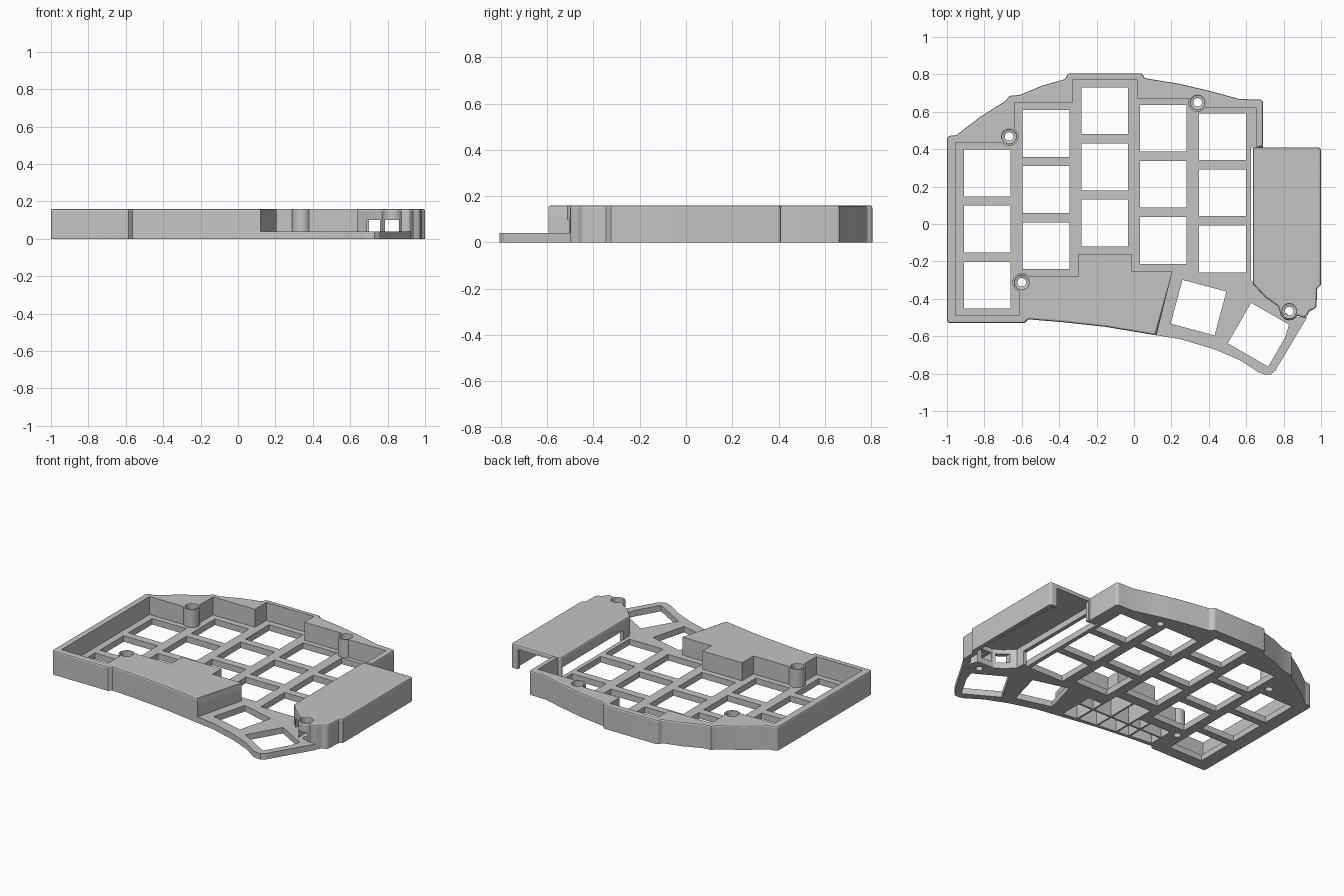
import bpy, bmesh, math
from mathutils import Vector, Matrix

if "Cube" in bpy.data.objects:
    bpy.data.objects.remove(bpy.data.objects["Cube"])

TOP, PLATE, ROOF = 0.16, 0.04, 0.13

grey = bpy.data.materials.new("plain_grey")
grey.use_nodes = True
grey.diffuse_color = (0.55, 0.55, 0.55, 1)
grey.node_tree.nodes["Principled BSDF"].inputs["Base Color"].default_value = (0.55, 0.55, 0.55, 1)


def rect(x0, x1, y0, y1):
    return [(x0, y0), (x1, y0), (x1, y1), (x0, y1)]


def square(x, y, size, degrees=0):
    turn = Matrix.Rotation(math.radians(degrees), 2)
    h = size / 2
    return [tuple(turn @ Vector(p) + Vector((x, y))) for p in rect(-h, h, -h, h)]


def arc(x, y, r, start, end, n=14):
    angles = [math.radians(start + (end - start) * i / n) for i in range(n + 1)]
    return [(x + r * math.cos(a), y + r * math.sin(a)) for a in angles]


def round_corners(pts, size=0.02):
    """Replace the sharp corners of an open path by short curves."""
    out = [pts[0]]
    for p, q, r in zip(pts, pts[1:], pts[2:]):
        p, q, r = Vector(p), Vector(q), Vector(r)
        a, b = p - q, r - q
        if math.pi - a.angle(b) < math.radians(50):
            out.append(tuple(q))
            continue
        d = min(size, a.length * 0.45, b.length * 0.45)
        a, b = q + a.normalized() * d, q + b.normalized() * d
        for i in range(5):
            t = i / 4
            out.append(tuple(a * (1 - t) ** 2 + q * 2 * t * (1 - t) + b * t * t))
    return out + [pts[-1]]


def inset(pts, amount, count):
    """Move the first points of a counter-clockwise loop inwards."""
    out = []
    for i, p in enumerate(pts):
        p = Vector(p)
        if i < count and amount:
            d1 = (p - Vector(pts[i - 1])).normalized()
            d2 = (Vector(pts[(i + 1) % len(pts)]) - p).normalized()
            n1, n2 = Vector((-d1.y, d1.x)), Vector((-d2.y, d2.x))
            p = p + (n1 + n2) * amount / max(0.4, 1 + n1.dot(n2))
        out.append(tuple(p))
    return out


def solid(name, outline, levels, soft=0, holes=(), screws=(), pockets=()):
    """Stack an outline through levels of (height, inset, screw radius)."""
    bm = bmesh.new()

    def ring(pts, z):
        vs = [bm.verts.new((x, y, z)) for x, y in pts]
        return vs, [bm.edges.new((vs[i - 1], vs[i])) for i in range(len(vs))]

    def bridge(a, b):
        for i in range(len(a)):
            bm.faces.new((a[i - 1], a[i], b[i], b[i - 1]))

    def cap(edges):
        bmesh.ops.triangle_fill(bm, use_beauty=True, edges=edges, normal=(0, 0, 1))

    stack = []
    for z, amount, radius in levels:
        loops = [inset(outline, amount, soft)] + list(holes)
        loops += [arc(x, y, radius, 0, 345, 23) for x, y in screws]
        stack.append([ring(pts, z) for pts in loops])
    for low, high in zip(stack, stack[1:]):
        for a, b in zip(low, high):
            bridge(a[0], b[0])
    bottom = [e for loop in stack[0] for e in loop[1]]
    for pts in pockets:
        low, high = ring(pts, levels[0][0]), ring(pts, ROOF)
        bridge(low[0], high[0])
        bottom += low[1]
        cap(high[1])
    cap(bottom)
    cap([e for loop in stack[-1] for e in loop[1]])
    bmesh.ops.recalc_face_normals(bm, faces=bm.faces)
    mesh = bpy.data.meshes.new(name)
    bm.to_mesh(mesh)
    bm.free()
    mesh.materials.append(grey)
    ob = bpy.data.objects.new(name, mesh)
    bpy.context.collection.objects.link(ob)
    return ob


def cut(ob, outline, z0, z1):
    """Subtract a plain prism."""
    tool = solid("cutter", outline, [(z0, 0, 0), (z1, 0, 0)])
    mod = ob.modifiers.new("cut", 'BOOLEAN')
    mod.operation, mod.solver, mod.object = 'DIFFERENCE', 'EXACT', tool
    bpy.context.view_layer.update()
    result = bpy.data.meshes.new_from_object(
        ob.evaluated_get(bpy.context.evaluated_depsgraph_get()))
    ob.modifiers.clear()
    ob.data = result
    bpy.data.objects.remove(tool)


# Rounded rim and countersunk screw holes shared by the tall parts
rim_levels = [(0, 0, .023), (.10, 0, .023), (.105, 0, .038),
              (.150, 0, .038), (.157, .003, .038), (TOP, .010, .040)]

# Outer side of the wall, from the right notch round the back to the thumb area
outer = round_corners([
    (.69, .41), (.69, .665), (.565, .668), (.41, .71), (.24, .75), (.055, .78),
    (.045, .805), (-.355, .805), (-.365, .775), (-.49, .74), (-.61, .69), (-.665, .685),
    (-.685, .66), (-.825, .57), (-.95, .475), (-1, .47), (-1, -.53), (-.585, -.53),
    (-.565, -.51), (-.38, -.525), (-.15, -.55), (.12, -.595)])

# Stepped inner side with the screw bosses bulging into the well
inner = [(.205, -.255), (-.01, -.255), (-.01, -.16), (-.30, -.16), (-.30, -.28)]
inner += arc(-.60, -.312, .05, 40, 252)
inner += [(-.615, -.49), (-.955, -.49), (-.955, .435)]
inner += arc(-.668, .468, .05, -139, 56)
inner += [(-.64, .65), (-.33, .65), (-.33, .77), (.02, .77), (.02, .67)]
inner += arc(.34, .65, .05, 156, 323)
inner += [(.655, .62), (.655, .41)]

# Hollow cells under the front block, leaving thin ribs
cells = []
ribs = [-.55, -.385, -.295, -.155, -.015, .10]
for i, (a, b) in enumerate(zip(ribs, ribs[1:])):
    a, b = a + .006, b - .006
    back = -.19 if i in (2, 3) else -.31
    front_a, front_b = (-.48 - .115 * (x + .57) for x in (a, b))
    cells += [rect(a, b, -.395, back),
              [(a, front_a), (b, front_b), (b, -.407), (a, -.407)]]

walls = solid("case_walls", outer + inner, rim_levels, soft=len(outer),
              screws=[(-.668, .468), (-.60, -.312), (.34, .65)], pockets=cells)

# Key plate: five staggered columns of three, plus two turned thumb keys
columns = [(-.785, -.327), (-.471, -.116), (-.157, .005), (.157, -.088), (.473, -.133)]
keys = [square(x, y + row * .3, .25) for x, y in columns for row in range(3)]
keys += [square(.345, -.447, .243, -15), square(.672, -.592, .25, -30)]
thumb_edge = [(.12, -.595), (.245, -.615), (.43, -.67), (.57, -.73), (.67, -.795),
              (.70, -.805), (.73, -.805), (.755, -.785), (.925, -.50), (.84, -.50),
              (.77, -.44), (.625, -.30), (.625, .41)]
plate = solid("key_plate", thumb_edge + inner[::-1], [(0, 0, 0), (PLATE, 0, 0)], holes=keys)

# Controller cover: a box open below, behind and along its inner side
cover_edge = [(.80, .41), (.635, .41), (.635, -.32), (.70, -.39), (.77, -.44)]
cover_edge += arc(.83, -.465, .05, 190, 330)
cover_edge += [(.915, -.505), (.94, -.465), (.975, -.45), (.98, -.345), (1, -.325),
               (1, .41), (.82, .41)]
cover_edge = round_corners(cover_edge)
cover = solid("controller_cover", cover_edge, rim_levels, soft=len(cover_edge),
              screws=[(.83, -.465)])
cut(cover, [(.66, -.31), (.72, -.37), (.77, -.40), (.89, -.405), (.91, -.46), (.93, -.42),
            (.95, -.42), (.95, -.34), (.97, -.31), (.97, .385), (.66, .385)], -.1, ROOF)
cut(cover, rect(.6, .67, -.25, .39), -.1, .09)
cut(cover, rect(.70, .95, .36, .5), -.1, ROOF)
for x0, x1 in ((.69, .76), (.785, .86)):
    cut(cover, rect(x0, x1, -.6, -.3), PLATE, .10)

# Smooth the gentle curves, keep hard edges
bpy.ops.object.select_all(action='DESELECT')
for ob in (walls, plate, cover):
    ob.select_set(True)
bpy.context.view_layer.objects.active = walls
bpy.ops.object.shade_smooth_by_angle(angle=math.radians(20))
